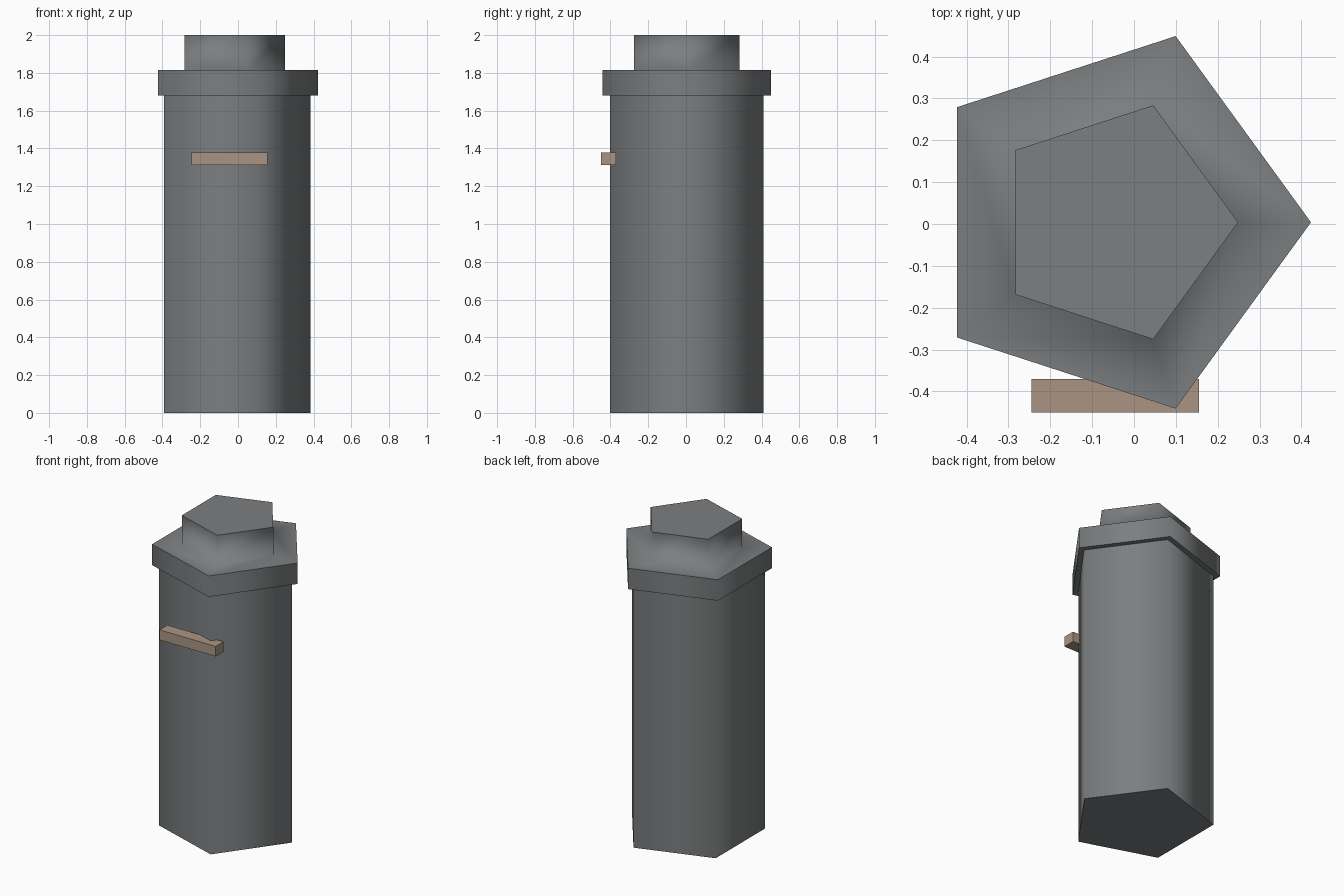
import bpy, bmesh, math

if "Cube" in bpy.data.objects:
    bpy.data.objects.remove(bpy.data.objects["Cube"])

CX, CY, SIDES = -0.045, 0.004, 5


def material(name, color):
    m = bpy.data.materials.new(name)
    m.diffuse_color = (*color, 1)
    m.use_nodes = True
    m.node_tree.nodes["Principled BSDF"].inputs["Base Color"].default_value = m.diffuse_color
    return m


def finish(name, bm, mat):
    bmesh.ops.recalc_face_normals(bm, faces=bm.faces)
    mesh = bpy.data.meshes.new(name)
    bm.to_mesh(mesh)
    bm.free()
    mesh.materials.append(mat)
    ob = bpy.data.objects.new(name, mesh)
    bpy.context.collection.objects.link(ob)
    return ob


steel = material("dark_steel", (0.2, 0.21, 0.215))
wood = material("brown", (0.4, 0.3, 0.23))

# Five-sided body, collar and cap as one stepped profile (radius, height)
profile = [(0.428, 0), (0.428, 1.68), (0.468, 1.68),
           (0.468, 1.815), (0.294, 1.815), (0.294, 2.0)]
bm = bmesh.new()
rings = []
for r, z in profile:
    rings.append([bm.verts.new((CX + r * math.cos(i * math.tau / SIDES),
                                CY + r * math.sin(i * math.tau / SIDES), z))
                  for i in range(SIDES)])
for a, b in zip(rings, rings[1:]):
    for i in range(SIDES):
        j = (i + 1) % SIDES
        bm.faces.new((a[i], a[j], b[j], b[i])).smooth = True
bm.faces.new(rings[0])
bm.faces.new(rings[-1])

# Crisp rims, soft shading around the sides
for k, ring in enumerate(rings):
    if k != 4:
        for i in range(SIDES):
            bm.edges.get((ring[i], ring[(i + 1) % SIDES])).smooth = False
finish("stepped_body", bm, steel)

# Small ledge bar on the front
bm = bmesh.new()
bmesh.ops.create_cube(bm, size=1)
bmesh.ops.scale(bm, vec=(0.4, 0.08, 0.065), verts=bm.verts)
bmesh.ops.translate(bm, vec=(-0.045, -0.41, 1.346), verts=bm.verts)
finish("front_bar", bm, wood)
